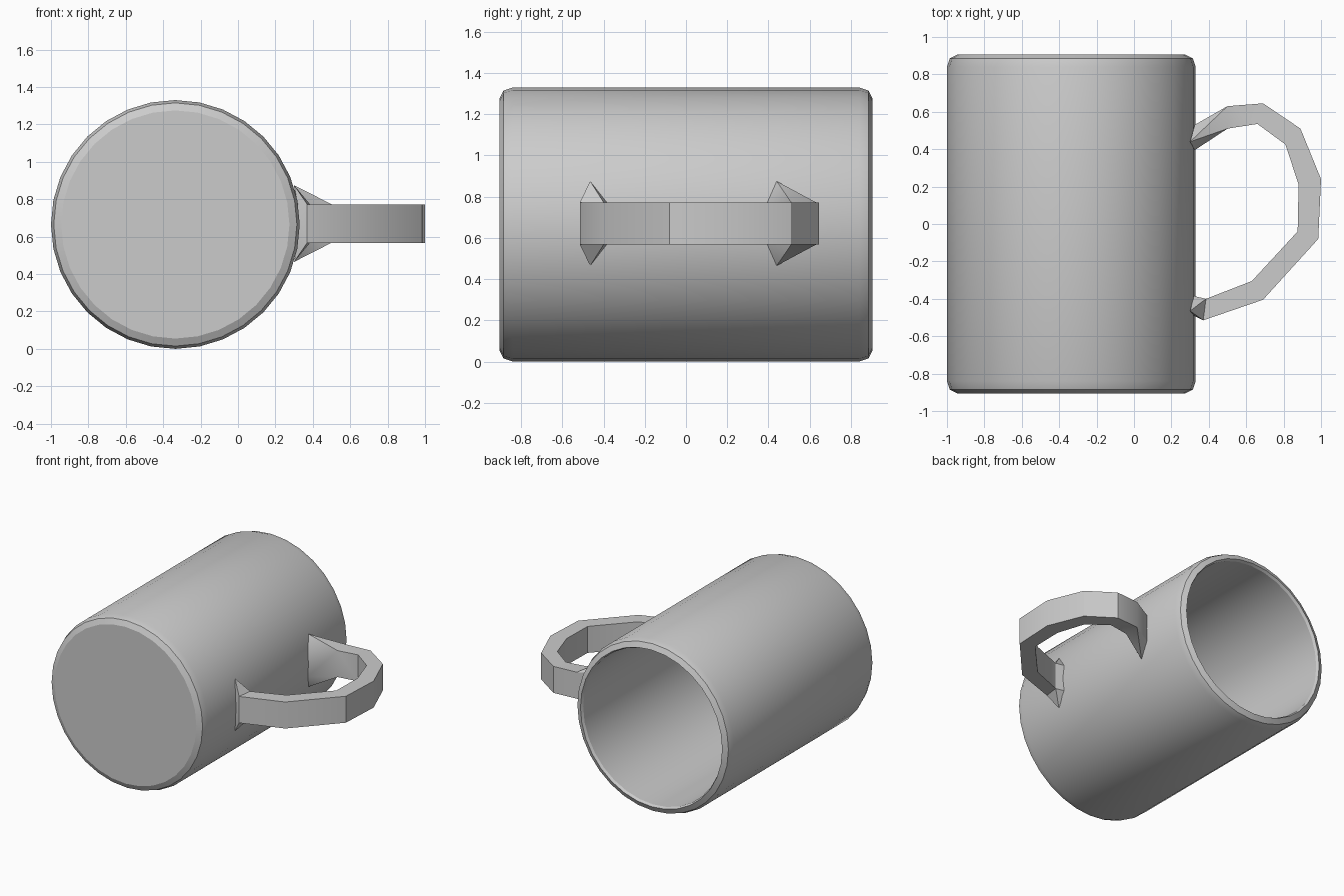
import bpy, bmesh, math
from mathutils import Vector

cube = bpy.data.objects.get("Cube")
if cube:
    bpy.data.objects.remove(cube, do_unlink=True)

grey = bpy.data.materials.new("plain grey")
grey.use_nodes = True
colour = (0.6, 0.6, 0.6, 1)
grey.diffuse_color = colour
grey.node_tree.nodes["Principled BSDF"].inputs["Base Color"].default_value = colour

CX, CZ, SIDES = -0.335, 0.665, 32
HALF = 0.103   # half width of the handle strap


def finish(bm, name, angle):
    bmesh.ops.recalc_face_normals(bm, faces=bm.faces)
    mesh = bpy.data.meshes.new(name)
    bm.to_mesh(mesh)
    bm.free()
    mesh.materials.append(grey)
    obj = bpy.data.objects.new(name, mesh)
    bpy.context.collection.objects.link(obj)
    bpy.ops.object.select_all(action='DESELECT')
    obj.select_set(True)
    bpy.context.view_layer.objects.active = obj
    bpy.ops.object.shade_smooth_by_angle(angle=math.radians(angle))
    return obj


def bridge(bm, a, b):
    n = len(a)
    for i in range(n):
        j = (i + 1) % n
        bm.faces.new((a[i], a[j], b[j], b[i]))


# Cup lying on its side: (radius, y) from the base, over the rim, to the inner floor
profile = [(0.61, -0.905), (0.65, -0.885), (0.665, -0.84), (0.665, 0.84),
           (0.65, 0.885), (0.61, 0.905), (0.60, 0.885), (0.60, -0.85)]
bm = bmesh.new()
rings = []
for r, y in profile:
    rings.append([bm.verts.new((CX + r * math.cos(t), y, CZ + r * math.sin(t)))
                  for t in (2 * math.pi * i / SIDES for i in range(SIDES))])
for a, b in zip(rings, rings[1:]):
    bridge(bm, a, b)
bm.faces.new(rings[0])
bm.faces.new(rings[-1])
finish(bm, "cup_body", 26)

# Handle strap: matching outer and inner outline points in the xy plane
outer = [(0.50, 0.63), (0.69, 0.645), (0.89, 0.51), (1.0, 0.24),
         (0.985, -0.08), (0.69, -0.405), (0.37, -0.515)]
inner = [(0.50, 0.51), (0.66, 0.535), (0.81, 0.425), (0.88, 0.21),
         (0.875, -0.04), (0.63, -0.305), (0.385, -0.40)]
bm = bmesh.new()


def section(o, i):
    corners = [(o, HALF), (i, HALF), (i, -HALF), (o, -HALF)]
    return [bm.verts.new((p[0], p[1], CZ + 0.005 + h)) for p, h in corners]


sections = [section(o, i) for o, i in zip(outer, inner)]
for a, b in zip(sections, sections[1:]):
    bridge(bm, a, b)


# Flared roots: the strap end meets the cup with a pointed spur above and below
def root(end, o, i, spur_y):
    base = section(o, i)
    top, low = [bm.verts.new((0.30, spur_y, CZ + 0.005 + s * 0.205)) for s in (1, -1)]
    bm.faces.new((end[1], end[2], base[2], base[1]))
    bm.faces.new((end[3], end[0], base[0], base[3]))
    for spur, p, q in ((top, 0, 1), (low, 3, 2)):
        bm.faces.new((end[p], end[q], spur))
        bm.faces.new((end[p], spur, base[p]))
        bm.faces.new((end[q], base[q], spur))
    bm.faces.new((base[0], top, base[1], base[2], low, base[3]))


root(sections[0], (0.325, 0.53), (0.325, 0.395), 0.44)
root(sections[-1], (0.32, -0.49), (0.32, -0.385), -0.465)
finish(bm, "handle", 30)
